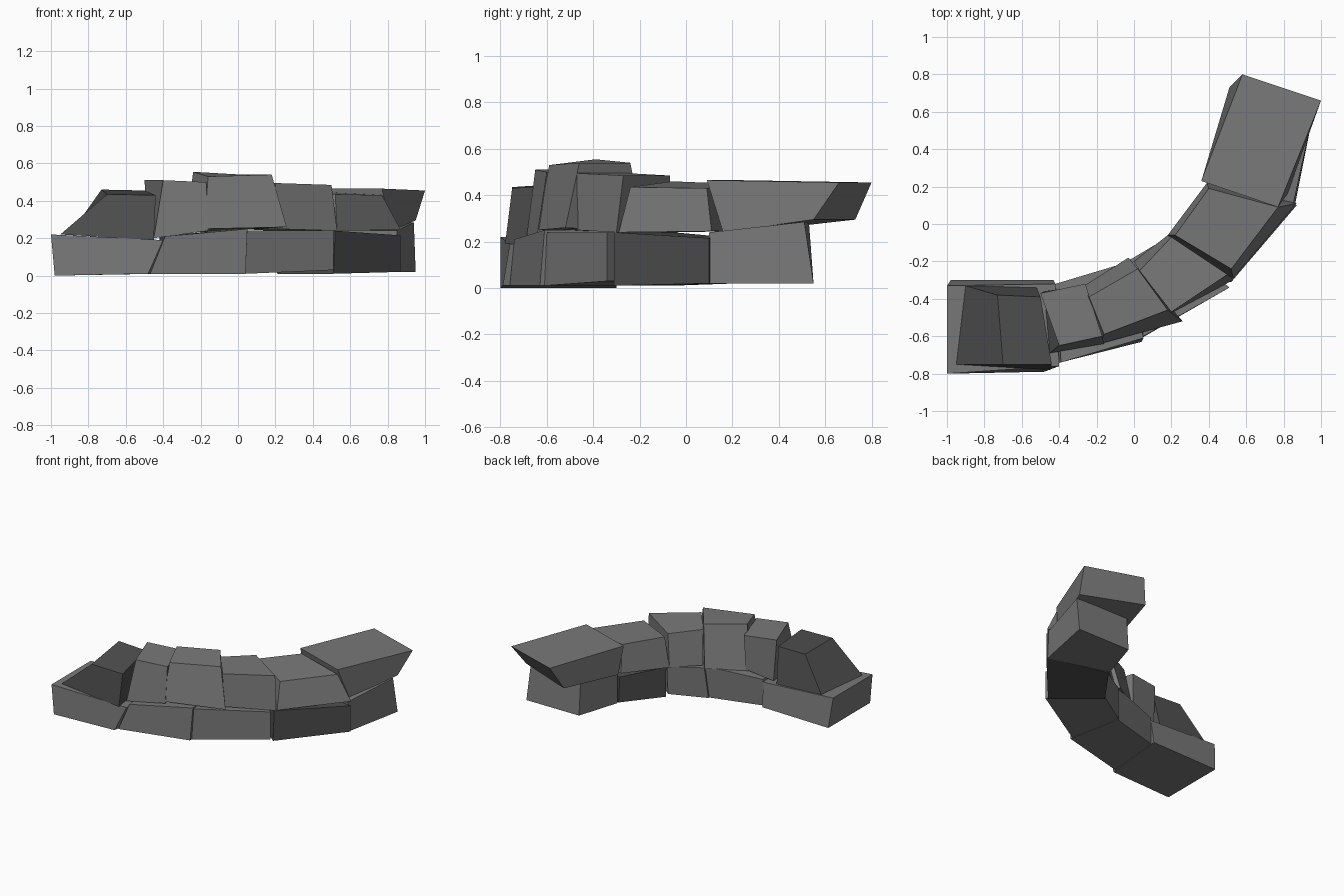
import bpy
import bmesh

if "Cube" in bpy.data.objects:
    bpy.data.objects.remove(bpy.data.objects["Cube"])


def stone_material(name, grey):
    mat = bpy.data.materials.new(name)
    mat.diffuse_color = (grey, grey, grey, 1)
    mat.use_nodes = True
    mat.node_tree.nodes["Principled BSDF"].inputs["Base Color"].default_value = mat.diffuse_color
    return mat


MID = stone_material("mid_grey_stone", .19)
DARK = stone_material("dark_grey_stone", .08)


def block(name, bottom, top, z_bottom, z_top, mat=MID):
    """Rough stone from two plan outlines (outer start, outer end, inner end, inner start)."""
    bm = bmesh.new()
    rings = []
    for plan, zs in ((bottom, z_bottom), (top, z_top)):
        # two heights: start and end of the stone; four heights: one per corner
        if len(zs) == 2:
            zs = (zs[0], zs[1], zs[1], zs[0])
        rings.append([bm.verts.new((x, y, z)) for (x, y), z in zip(plan, zs)])
    low, high = rings
    bm.faces.new(low[::-1])
    bm.faces.new(high)
    for i in range(4):
        j = (i + 1) % 4
        bm.faces.new((low[i], low[j], high[j], high[i]))
    bmesh.ops.recalc_face_normals(bm, faces=bm.faces)
    mesh = bpy.data.meshes.new(name)
    bm.to_mesh(mesh)
    bm.free()
    mesh.materials.append(mat)
    obj = bpy.data.objects.new(name, mesh)
    bpy.context.collection.objects.link(obj)


# Lower course: curved row, each stone battered slightly inward at the top
block("lower_stone_1",
      [(-.98, -.80), (-.48, -.79), (-.43, -.30), (-.98, -.30)],
      [(-1.0, -.80), (-.40, -.76), (-.42, -.32), (-1.0, -.33)], (0, .01), (.22, .19))
block("lower_stone_2",
      [(-.47, -.76), (.04, -.63), (-.04, -.22), (-.43, -.33)],
      [(-.39, -.74), (.05, -.61), (-.02, -.20), (-.42, -.32)], (.01, .01), (.21, .25))
block("lower_stone_3",
      [(.04, -.61), (.51, -.34), (.20, -.07), (-.04, -.21)],
      [(.05, -.60), (.51, -.34), (.20, -.06), (-.02, -.19)], (.01, .03), (.24, .24))
block("lower_stone_4",
      [(.51, -.31), (.87, .10), (.41, .22), (.21, -.06)],
      [(.52, -.31), (.87, .10), (.40, .22), (.20, -.05)],
      (.01, .02), (.24, .215), DARK)
block("lower_stone_5",
      [(.86, .10), (.95, .55), (.51, .55), (.41, .23)],
      [(.85, .10), (.94, .51), (.51, .53), (.41, .23)], (.02, .02), (.24, .285))

# Upper course: more irregular stones, first one sloped, last one overhanging
block("sloped_end_stone",
      [(-.95, -.75), (-.45, -.78), (-.52, -.34), (-.90, -.33)],
      [(-.70, -.75), (-.44, -.75), (-.50, -.39), (-.73, -.38)],
      (.22, .19), (.435, .43, .455, .46), DARK)
block("upper_stone_2",
      [(-.45, -.69), (-.16, -.64), (-.27, -.33), (-.48, -.36)],
      [(-.40, -.65), (-.17, -.60), (-.26, -.32), (-.50, -.37)], (.20, .24), (.51, .50))
block("tall_middle_stone",
      [(-.18, -.64), (.26, -.52), (-.03, -.18), (-.28, -.34)],
      [(-.16, -.59), (.18, -.46), (.02, -.24), (-.24, -.39)],
      (.25, .26, .24, .23), (.53, .54, .54, .555))
block("upper_stone_4",
      [(.21, -.47), (.53, -.30), (.18, -.06), (.00, -.20)],
      [(.20, -.47), (.50, -.27), (.20, -.07), (.03, -.25)], (.25, .24), (.495, .485))
block("upper_stone_5",
      [(.53, -.29), (.87, .11), (.39, .22), (.18, -.06)],
      [(.52, -.24), (.77, .09), (.40, .19), (.22, -.06)],
      (.24, .245), (.435, .43, .45, .46))
block("overhanging_end_stone",
      [(.82, .16), (.95, .55), (.51, .73), (.40, .24)],
      [(.77, .09), (1.0, .66), (.58, .80), (.36, .23)], (.24, .295), (.465, .455))
